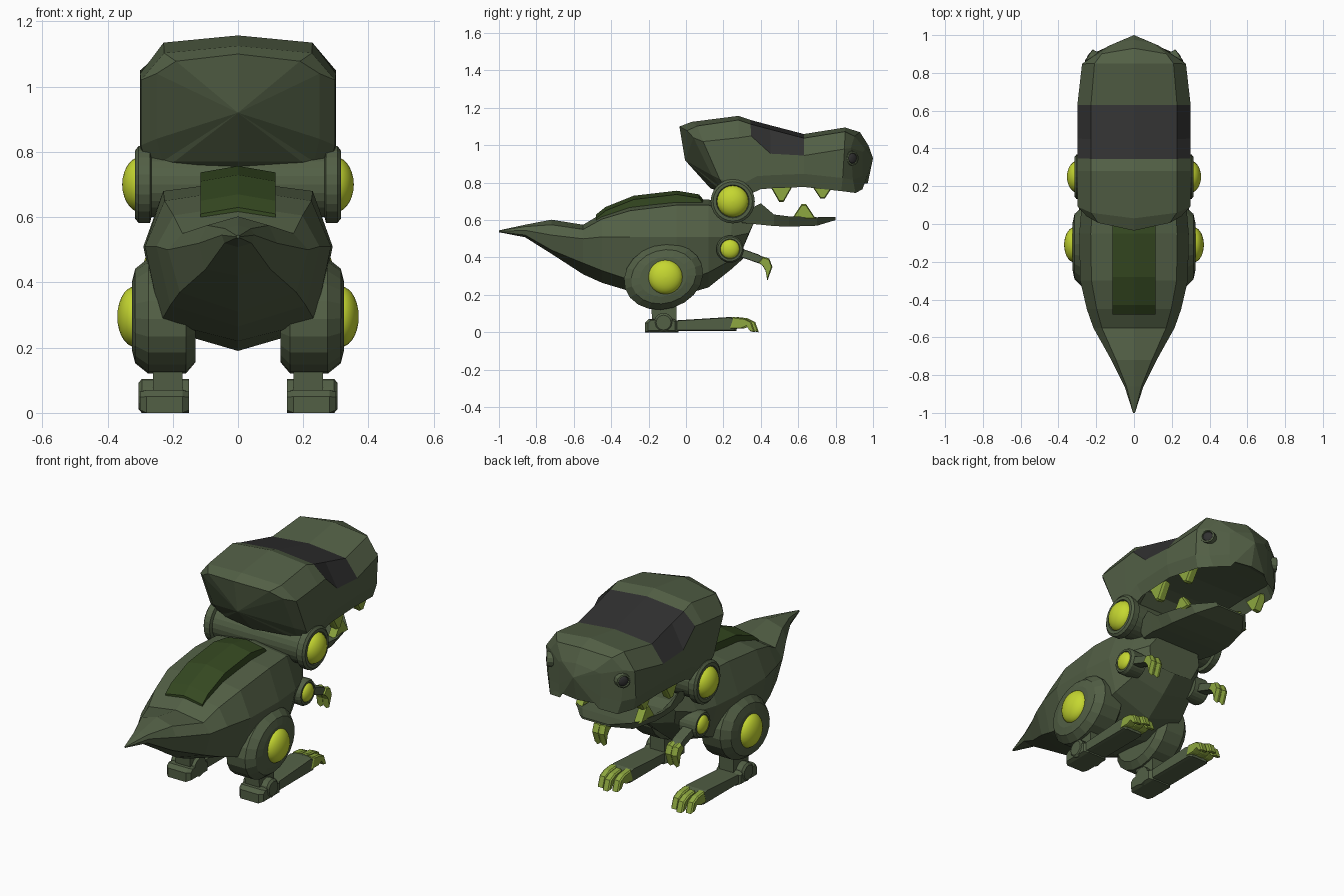
import bpy, bmesh, math
from mathutils import Matrix, Vector

if "Cube" in bpy.data.objects:
    bpy.data.objects.remove(bpy.data.objects["Cube"])


def mat(name, r, g, b):
    m = bpy.data.materials.new(name)
    m.diffuse_color = (r, g, b, 1)
    m.use_nodes = True
    m.node_tree.nodes["Principled BSDF"].inputs["Base Color"].default_value = m.diffuse_color
    return m


GREEN = mat("armour_green", 0.085, 0.115, 0.06)
PANEL = mat("panel_green", 0.035, 0.065, 0.015)
BLACK = mat("visor_black", 0.03, 0.03, 0.03)
LIME = mat("lamp_lime", 0.56, 0.68, 0.03)
CLAW = mat("claw_green", 0.27, 0.39, 0.05)


def loft(name, rings, *mats, tips=(None, None), pick=None, smooth=False):
    """Skin equal-sized closed rings; close each end flat or to a tip point."""
    bm = bmesh.new()
    vs = [[bm.verts.new(p) for p in r] for r in rings]
    n = len(rings[0])
    for i in range(len(vs) - 1):
        for j in range(n):
            k = (j + 1) % n
            f = bm.faces.new((vs[i][j], vs[i][k], vs[i + 1][k], vs[i + 1][j]))
            if pick and pick(i, j):
                f.material_index = 1
    for ring, tip in ((vs[0], tips[0]), (vs[-1], tips[1])):
        if tip:
            t = bm.verts.new(tip)
            for j in range(n):
                bm.faces.new((ring[j], ring[(j + 1) % n], t))
        else:
            bm.faces.new(ring)
    bmesh.ops.recalc_face_normals(bm, faces=bm.faces)
    me = bpy.data.meshes.new(name)
    bm.to_mesh(me)
    bm.free()
    for m in mats:
        me.materials.append(m)
    if smooth:
        for p in me.polygons:
            p.use_smooth = True
    ob = bpy.data.objects.new(name, me)
    bpy.context.collection.objects.link(ob)
    return ob


def mirrored(half):
    """Half ring from top centre to bottom centre -> full ring."""
    return half + [(-x, y, z) for x, y, z in reversed(half[1:-1])]


def lathe(name, prof, loc, m, s=1, n=24, turn=0, smooth=False):
    """Revolve (x, radius) pairs around the x axis; s = side."""
    M = Matrix.Translation((loc[0] * s, loc[1], loc[2])) @ Matrix.Rotation(turn * s, 4, 'Z')
    rings = [[M @ Vector((x * s, r * math.cos(2 * math.pi * k / n), r * math.sin(2 * math.pi * k / n)))
              for k in range(n)] for x, r in prof]
    return loft(name, rings, m, smooth=smooth)


def dome(name, loc, r, h, m, s, turn=0):
    prof = [(h * math.sin(a), max(r * math.cos(a), 0.001)) for a in [math.pi / 2 * i / 7 for i in range(8)]]
    lathe(name, prof, loc, m, s, turn=turn, smooth=True)


def slab(name, pts, layers, m, s=1):
    """Side outline (y, z) stacked along x; layers = (x, scale about centre)."""
    cy = sum(p[0] for p in pts) / len(pts)
    cz = sum(p[1] for p in pts) / len(pts)
    return loft(name, [[(x * s, cy + (y - cy) * k, cz + (z - cz) * k) for y, z in pts]
                       for x, k in layers], m)


# Body and tail: y, half width, top, shoulder, middle, low, bottom, chest slant
body = [(-1, .005, .545, .543, .54, .537, .535, 0), (-.86, .05, .575, .565, .545, .52, .508, 0),
        (-.72, .12, .602, .575, .52, .44, .42, 0), (-.55, .215, .575, .55, .50, .37, .31, 0),
        (-.45, .25, .635, .605, .51, .33, .265, 0), (-.3, .285, .685, .65, .51, .28, .22, 0),
        (-.05, .29, .71, .68, .51, .26, .19, 0), (.12, .275, .71, .68, .51, .32, .24, 0),
        (.25, .235, .67, .64, .51, .38, .335, .02), (.365, .17, .60, .59, .53, .45, .42, .06)]
loft("body", [mirrored([(0, y, a), (w * .79, y, b), (w, y - sl / 2, c), (w * .83, y - sl, d), (0, y - sl / 2, e)])
              for y, w, a, b, c, d, e, sl in body], GREEN)

# Raised back panel
back = [(-.48, .63), (-.43, .67), (-.28, .73), (-.05, .757), (.07, .737), (.10, .70)]
loft("back_panel", [mirrored([(0, y, z), (.115, y, z - .02), (.115, y, z - .14), (0, y, z - .14)])
                    for y, z in back], PANEL)

# Head: top y, bottom y, half width, top, side edge, bottom, mouth roof lift, bow of the ring
head = [(-.035, .13, .25, 1.10, 1.04, .77, .0, .07), (.03, .18, .298, 1.125, 1.02, .75, .0, .05),
        (.28, .30, .30, 1.157, 1.04, .72, .02, 0), (.345, .40, .30, 1.135, 1.05, .765, .05, 0),
        (.45, .46, .30, 1.107, .955, .77, .06, 0), (.63, .63, .30, 1.06, .945, .777, .06, 0),
        (.85, .83, .275, 1.095, .98, .755, .06, 0), (.93, .95, .225, 1.07, .985, .745, .06, -.05),
        (.975, .97, .13, 1.0, .965, .765, .03, -.03)]


def head_ring(yt, yb, w, zt, zs, zb, lift, bow):
    pts = [(0, zt), (.76 * w, zt - .022), (w, zs), (w, zb + .07), (.93 * w, zb),
           (.78 * w, zb + lift), (0, zb + lift)]
    return mirrored([(x, yt + (yb - yt) * min(1, (zt - z) / (zt - zb)) ** 2 + bow * (x / w) ** 2, z)
                     for x, z in pts])


# The visor is the dark strip over the top and upper cheeks
loft("head", [head_ring(*h) for h in head], GREEN, BLACK, tips=((0, -.005, .92), (0, 1.0, .93)),
     pick=lambda i, j: i in (3, 4) and j in (0, 1, 10, 11))

# Lower jaw: y, half width, centre top, edge top, bottom
jaw = [(.30, .22, .62, .64, .585), (.40, .24, .62, .69, .575), (.47, .235, .60, .63, .568),
       (.55, .23, .60, .62, .565), (.70, .19, .60, .615, .57), (.80, .10, .61, .617, .60)]
loft("lower_jaw", [mirrored([(0, y, a), (w * .8, y, a), (w, y, b), (w * .85, y, c), (0, y, c)])
                   for y, w, a, b, c in jaw], GREEN)

# Neck barrel
lathe("neck_barrel", [(-.29, .1), (.29, .1)], (0, .25, .70), GREEN)

# Thigh outline: tilted ellipse
thigh = []
for k in range(20):
    a, t = 2 * math.pi * k / 20, .3
    u, v = .215 * math.cos(a), .173 * math.sin(a)
    thigh.append((-.12 + u * math.cos(t) - v * math.sin(t), .297 + u * math.sin(t) + v * math.cos(t)))
ankle = [(-.22, 0), (-.04, 0), (-.04, .06), (-.07, .072), (-.20, .07), (-.22, .05)]
foot = [(-.08, .008), (.27, .008), (.28, .07), (.24, .082), (-.08, .062)]
toe = [(.25, .02), (.27, .082), (.33, .075), (.37, .055), (.39, .0), (.365, .005), (.345, .035), (.31, .02)]
arm = [(.24, .42), (.40, .365), (.43, .39), (.39, .415), (.25, .465)]
finger = [(.385, .375), (.41, .405), (.445, .395), (.462, .35), (.435, .275), (.425, .33), (.41, .355)]

for s, side in ((1, "right"), (-1, "left")):
    # Neck joint
    lathe(side + "_neck_disc", [(.265, .1), (.27, .118), (.305, .118), (.315, .105), (.315, .088), (.305, .082)],
          (0, .25, .70), GREEN, s)
    dome(side + "_neck_lamp", (.295, .25, .70), .086, .06, LIME, s)

    # Leg
    slab(side + "_thigh", thigh, [(.13, .8), (.16, 1), (.275, 1), (.315, .82), (.325, .6)], GREEN, s)
    dome(side + "_thigh_lamp", (.315, -.11, .295), .093, .055, LIME, s)
    slab(side + "_shin", [(-.18, .05), (-.05, .05), (-.05, .2), (-.19, .2)], [(.17, 1), (.26, 1)], GREEN, s)
    slab(side + "_ankle", ankle, [(.15, .8), (.17, 1), (.28, 1), (.30, .8)], GREEN, s)
    lathe(side + "_ankle_pin", [(.15, .052), (.295, .052), (.305, .04)], (0, -.12, .052), GREEN, s, n=12)
    slab(side + "_foot", foot, [(.165, .9), (.18, 1), (.275, 1), (.29, .9)], GREEN, s)
    for k in range(3):
        x = .183 + k * .045
        dy = .0 if k == 1 else -.02
        slab(f"{side}_toe_claw_{k}", [(y + dy, z) for y, z in toe],
             [(x - .021, .85), (x - .014, 1), (x + .014, 1), (x + .021, .85)], CLAW, s)

    # Arm
    lathe(side + "_shoulder_disc", [(.17, .07), (.255, .073), (.27, .065), (.27, .054), (.265, .05)],
          (0, .235, .445), GREEN, s)
    dome(side + "_shoulder_lamp", (.26, .235, .445), .052, .03, LIME, s)
    slab(side + "_arm", arm, [(.195, .9), (.205, 1), (.245, 1), (.255, .9)], GREEN, s)
    for k in range(2):
        x = .207 + k * .038
        slab(f"{side}_finger_claw_{k}", finger, [(x - .018, .85), (x, 1), (x + .018, .85)], CLAW, s)

    # Teeth: y, root z, tip z, x
    for k, (y, root, end, x) in enumerate([(.51, .79, .697, .25), (.73, .795, .715, .24),
                                           (.63, .605, .685, .185)]):
        slab(f"{side}_tooth_{k}", [(y - .065, root), (y + .065, root), (y + .012, end), (y - .012, end)],
             [(x - .025, .9), (x + .01, 1), (x + .02, .85)], CLAW, s)

    # Eye with brow ring
    lathe(side + "_eye_ring", [(-.03, .042), (.004, .038), (.006, .03), (-.004, .027)],
          (.236, .89, .93), GREEN, s, n=12, turn=.6)
    dome(side + "_eye", (.234, .89, .93), .027, .01, BLACK, s, turn=.6)
